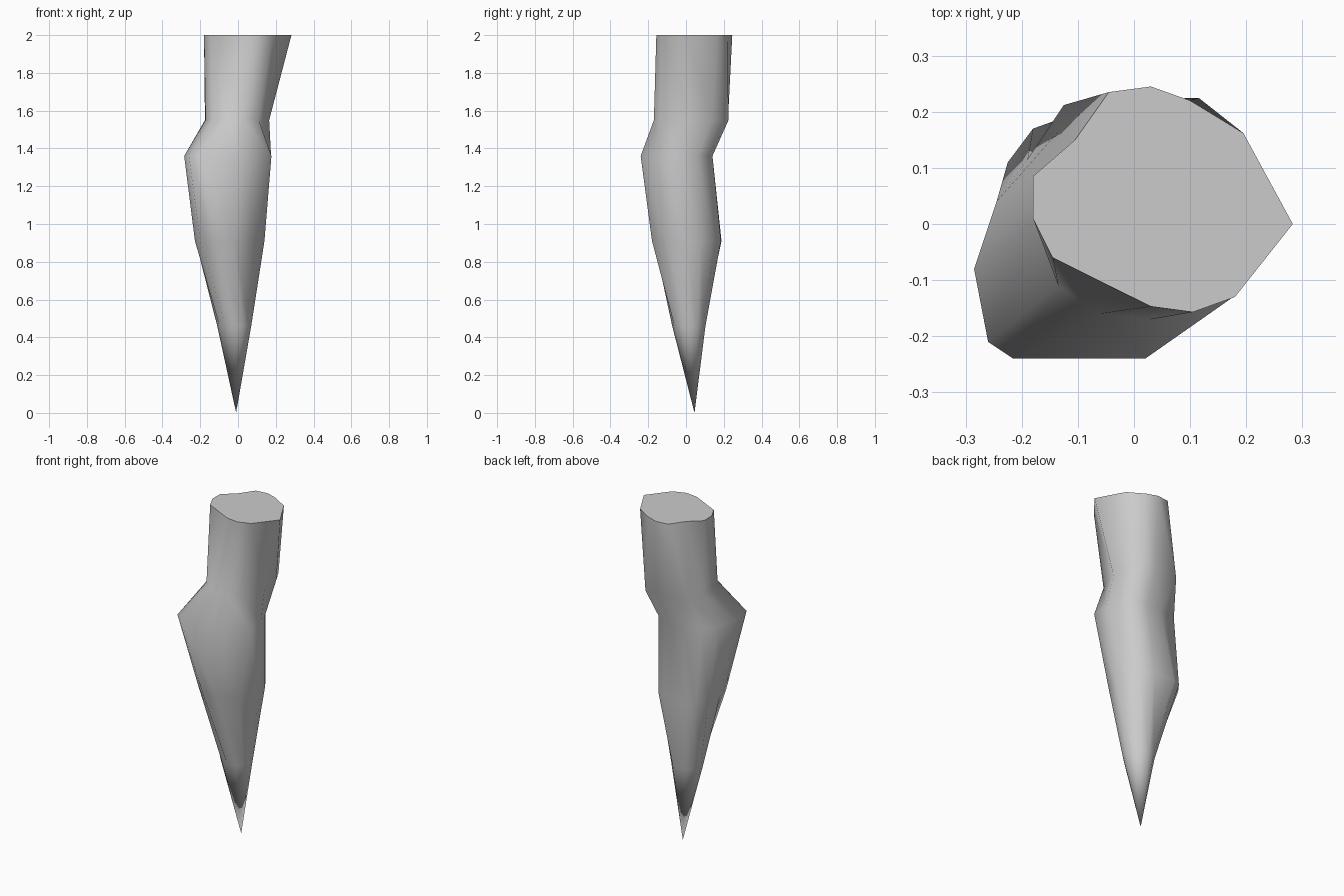
import bpy, bmesh, math

if "Cube" in bpy.data.objects:
    bpy.data.objects.remove(bpy.data.objects["Cube"])

# Irregular cross-sections (counter-clockwise from +x), from top to bottom
SECTIONS = [
    (2.00, [(.283, 0), (.195, .162), (.10, .22), (.03, .245), (-.045, .235), (-.105, .15),
            (-.18, .085), (-.18, .01), (-.145, -.06), (.03, -.147), (.105, -.157), (.18, -.13)]),
    (1.55, [(.165, .02), (.16, .14), (.115, .225), (.03, .222), (-.125, .212), (-.135, .165),
            (-.175, .085), (-.172, .01), (-.135, -.11), (-.06, -.16), (.03, -.17), (.11, -.13)]),
    (1.36, [(.175, -.03), (.14, .06), (.10, .12), (.02, .14), (-.08, .135), (-.19, .115),
            (-.245, .04), (-.285, -.08), (-.26, -.21), (-.215, -.24), (.02, -.24), (.177, -.13)]),
    (0.91, [(.14, 0), (.125, .08), (.08, .15), (.01, .185), (-.13, .188), (-.18, .17),
            (-.225, .11), (-.228, 0), (-.20, -.10), (-.12, -.17), (-.02, -.18), (.09, -.11)]),
]
# Lower taper is close to round
N = 12
SECTIONS.append((0.46, [(-.02 + .09 * math.cos(2 * math.pi * i / N),
                         .015 + .088 * math.sin(2 * math.pi * i / N)) for i in range(N)]))

# Loft the rings, close the flat top, run the bottom to a point
bm = bmesh.new()
rings = [[bm.verts.new((x, y, z)) for x, y in pts] for z, pts in SECTIONS]
tip = bm.verts.new((-.01, .045, 0))
bm.faces.new(rings[0])
for up, low in zip(rings, rings[1:]):
    for i in range(N):
        j = (i + 1) % N
        bm.faces.new((up[i], low[i], low[j], up[j]))
for i in range(N):
    bm.faces.new((rings[-1][i], tip, rings[-1][(i + 1) % N]))
bmesh.ops.recalc_face_normals(bm, faces=bm.faces[:])

mesh = bpy.data.meshes.new("stalactite")
bm.to_mesh(mesh)
bm.free()
obj = bpy.data.objects.new("stalactite", mesh)
bpy.context.collection.objects.link(obj)

# Smooth sides, sharp rim
bpy.context.view_layer.objects.active = obj
obj.select_set(True)
bpy.ops.object.shade_smooth_by_angle(angle=math.radians(60))
